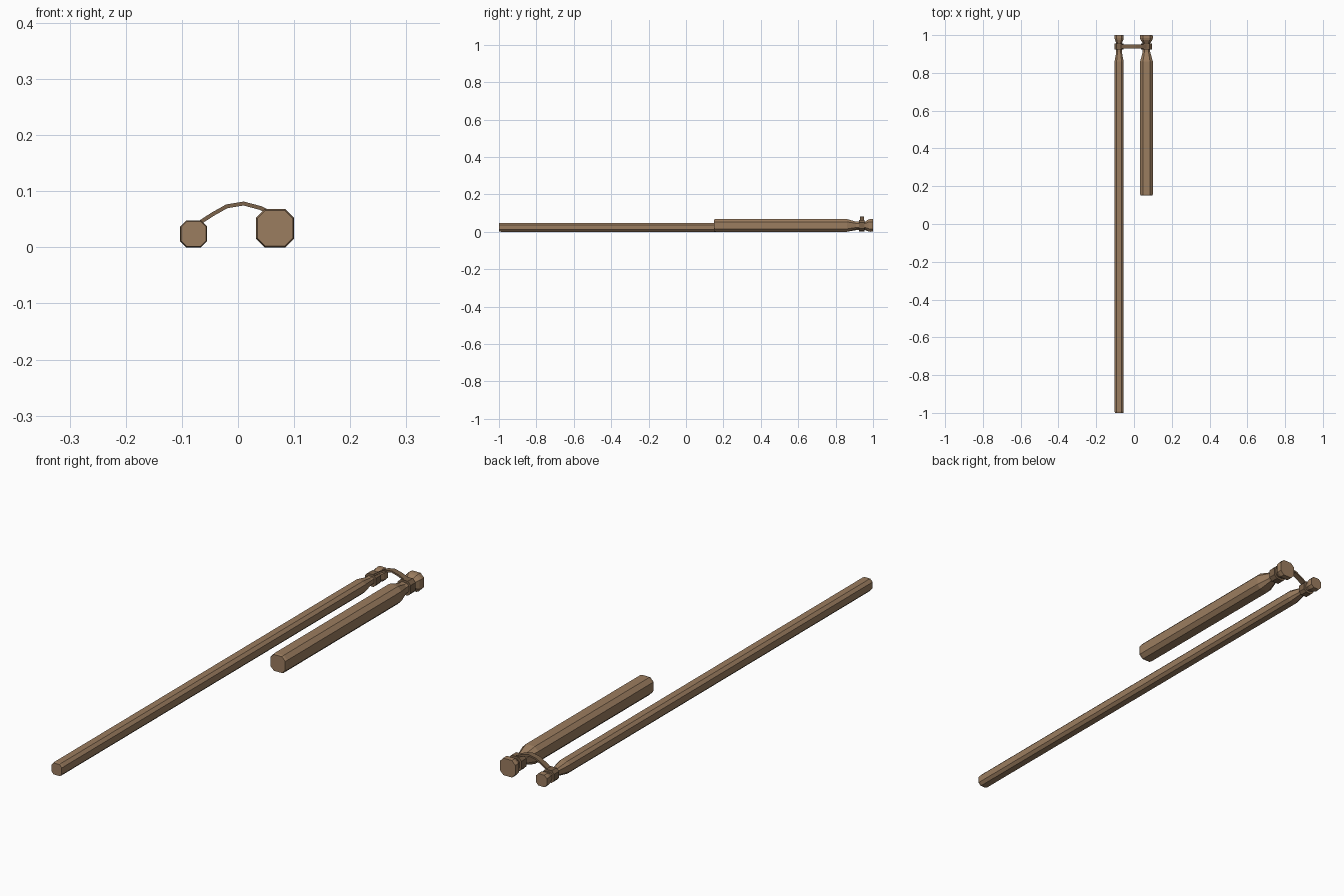
import bpy, bmesh

if "Cube" in bpy.data.objects:
    bpy.data.objects.remove(bpy.data.objects["Cube"])

def material(name, rgb):
    m = bpy.data.materials.new(name)
    m.diffuse_color = (*rgb, 1)
    m.use_nodes = True
    m.node_tree.nodes["Principled BSDF"].inputs["Base Color"].default_value = m.diffuse_color
    return m

WOOD = material("wood", (0.33, 0.205, 0.115))
LEATHER = material("leather", (0.20, 0.125, 0.07))

def octagon(r, c):
    """Square of half-width r with corners cut by c."""
    k = r - c
    return [(r, -k), (r, k), (k, r), (-k, r), (-r, k), (-r, -k), (-k, -r), (k, -r)]

def loft(name, sections, mat, loop=False):
    """Skin equal-length rings of 3D points; cap the ends or close the loop."""
    bm = bmesh.new()
    rings = [[bm.verts.new(p) for p in s] for s in sections]
    pairs = list(zip(rings, rings[1:]))
    if loop:
        pairs.append((rings[-1], rings[0]))
    else:
        bm.faces.new(rings[0])
        bm.faces.new(rings[-1])
    n = len(rings[0])
    for a, b in pairs:
        for i in range(n):
            j = (i + 1) % n
            bm.faces.new((a[i], a[j], b[j], b[i]))
    bmesh.ops.recalc_face_normals(bm, faces=bm.faces)
    me = bpy.data.meshes.new(name)
    bm.to_mesh(me)
    bm.free()
    me.materials.append(mat)
    ob = bpy.data.objects.new(name, me)
    bpy.context.collection.objects.link(ob)

def ring(x, z, y, r, c):
    return [(x + u, y, z + v) for u, v in octagon(r, c)]

def staff(name, x, r, y0, neck):
    """Octagonal stick with a narrowed neck and a knob at the far end."""
    prof = [(y0, 0.93 * r), (y0 + 0.01, r), (0.86, r), (0.91, neck), (0.958, neck),
            (0.975, 0.93 * r), (0.985, r), (1.0, 0.97 * r)]
    loft(name, [ring(x, r, y, s, 0.45 * s) for y, s in prof], WOOD)

def collar(name, x, z, r, inner):
    """Leather band around a neck."""
    prof = [(0.925, inner), (0.925, r), (0.955, r), (0.955, inner)]
    loft(name, [ring(x, z, y, s, 0.45 * s) for y, s in prof], LEATHER, loop=True)

# Long handle and short beater
staff("handle", -0.079, 0.024, -1.0, 0.015)
staff("beater", 0.066, 0.034, 0.15, 0.020)

# Bands around both necks
collar("handle_band", -0.079, 0.024, 0.0235, 0.013)
collar("beater_band", 0.066, 0.034, 0.028, 0.018)

# Arched strap joining the bands
path = [(-0.079, 0.036), (-0.062, 0.048), (-0.045, 0.059), (-0.020, 0.073),
        (0.010, 0.078), (0.040, 0.070), (0.066, 0.058)]
sections = []
for i, (x, z) in enumerate(path):
    (xa, za), (xb, zb) = path[max(i - 1, 0)], path[min(i + 1, len(path) - 1)]
    d = ((xb - xa) ** 2 + (zb - za) ** 2) ** 0.5
    nx, nz = -(zb - za) / d * 0.0035, (xb - xa) / d * 0.0035
    sections.append([(x + s * nx, y, z + s * nz)
                     for s, y in ((1, 0.929), (1, 0.951), (-1, 0.951), (-1, 0.929))])
loft("strap", sections, LEATHER)
